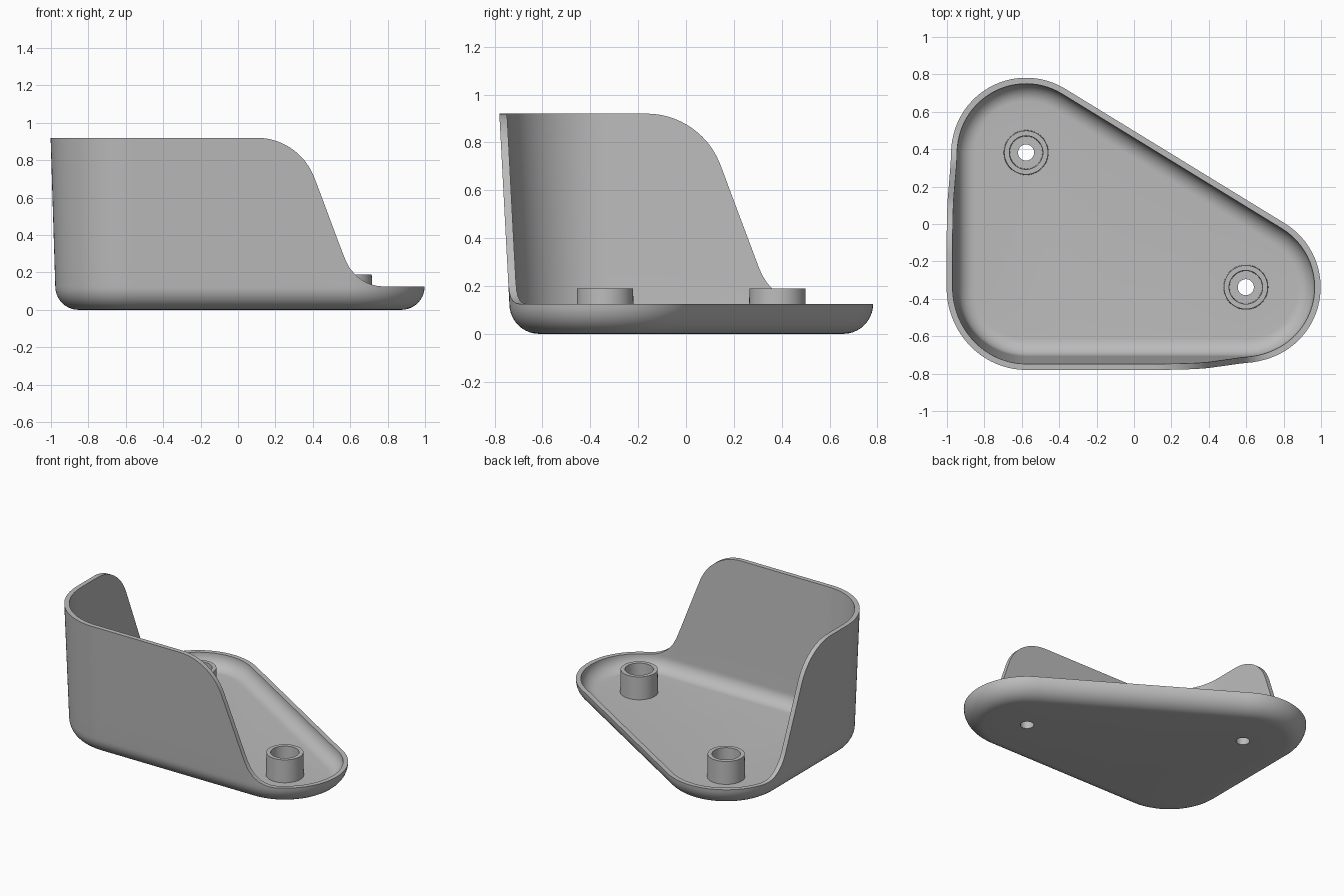
import bpy
import bmesh
from math import sin, cos, pi, radians, sqrt, atan2
from mathutils import Vector

cube = bpy.data.objects.get("Cube")
if cube:
    bpy.data.objects.remove(cube, do_unlink=True)

grey = bpy.data.materials.new("light grey plastic")
grey.use_nodes = True
colour = (0.5, 0.5, 0.5, 1)
grey.diffuse_color = colour
grey.node_tree.nodes["Principled BSDF"].inputs["Base Color"].default_value = colour

# Main dimensions
LIP, TOP = 0.125, 0.92          # tray lip height, wall height
RADIUS, THICK = 0.40, 0.032     # corner radius, shell thickness
BACK = Vector((-0.577, 0.382))
SIDE = Vector((0.598, -0.338))
CORNER = Vector((BACK.x, SIDE.y))
BOSS_R, HOLE_R, SEGS = 0.12, 0.043, 48


def wall_height(s):
    """Rim curve: flat top, rounded shoulder, slope, then a sweep into the lip."""
    if s < 0.10:
        return TOP
    if s < 0.41:
        return TOP - 0.33 + sqrt(0.33 ** 2 - (s - 0.10) ** 2)
    if s < 0.573:
        return 0.703 - (s - 0.41) * 2.67
    if s < 0.78:
        return LIP + 0.22 - sqrt(0.22 ** 2 - (0.78 - s) ** 2)
    return LIP


def outline():
    """Stations round the rounded triangle: spine point, normal, rim height."""
    edge = BACK - SIDE
    slant = atan2(-edge.x, edge.y)
    corners = [(CORNER, pi, 1.5 * pi), (SIDE, 1.5 * pi, 2 * pi + slant),
               (BACK, slant, pi)]
    result = []
    for i, (centre, a0, a1) in enumerate(corners):
        following = corners[(i + 1) % 3][0]
        for k in range(28):
            a = a0 + (a1 - a0) * k / 28
            result.append((centre, Vector((cos(a), sin(a))), False))
        n = Vector((cos(a1), sin(a1)))
        for k in range(48):
            result.append((centre.lerp(following, k / 48), n, i == 1))
    stations = []
    for c, n, low in result:
        p = c + n * RADIUS
        h = LIP if low else min(wall_height(p.x), wall_height(p.y + 0.265))
        stations.append((c, n, h))
    return stations


def place(c, n, r, z):
    """Point at offset r, with the wall leaning slightly outward above the lip."""
    t = max(0, z - LIP) / (TOP - LIP)
    return (c.x + n.x * (r + 0.025 * t), c.y + n.y * (r + 0.042 * t), z)


def loft(bm, rings):
    loops = [[bm.verts.new(p) for p in ring] for ring in rings]
    for a, b in zip(loops, loops[1:]):
        for i in range(len(a)):
            j = (i + 1) % len(a)
            bm.faces.new((a[i], a[j], b[j], b[i]))
    return loops


def circle(centre, r, z):
    return [(centre.x + r * cos(2 * pi * i / SEGS),
             centre.y + r * sin(2 * pi * i / SEGS), z) for i in range(SEGS)]


def fill_floor(bm, loop, hole_r, up):
    """Flat floor inside a loop, leaving a round opening at each boss."""
    loops = [loop]
    for centre in (BACK, SIDE):
        loops.append([bm.verts.new(p) for p in circle(centre, hole_r, loop[0].co.z)])
    edges = []
    for ring in loops:
        for i, v in enumerate(ring):
            w = ring[(i + 1) % len(ring)]
            edges.append(bm.edges.get((v, w)) or bm.edges.new((v, w)))
    out = bmesh.ops.triangle_fill(bm, use_beauty=True, edges=edges, normal=(0, 0, up))
    for f in out["geom"]:
        if isinstance(f, bmesh.types.BMFace):
            f.normal_update()
            if f.normal.z * up < 0:
                f.normal_flip()


def finish(bm, name):
    bmesh.ops.remove_doubles(bm, verts=bm.verts[:], dist=1e-5)
    mesh = bpy.data.meshes.new(name)
    bm.to_mesh(mesh)
    bm.free()
    mesh.materials.append(grey)
    obj = bpy.data.objects.new(name, mesh)
    bpy.context.collection.objects.link(obj)
    bpy.ops.object.select_all(action="DESELECT")
    obj.select_set(True)
    bpy.context.view_layer.objects.active = obj
    bpy.ops.object.shade_smooth_by_angle(angle=radians(30))


# Tray with rounded underside, raised wall and matching inner surface
stations = outline()
bend = [k / 10 * pi / 2 for k in range(11)]
levels = [k / 6 for k in range(1, 7)]
inner = LIP - THICK
rings = []
for a in bend:
    rings.append([place(c, n, RADIUS - LIP + LIP * sin(a), LIP - LIP * cos(a))
                  for c, n, h in stations])
for t in levels:
    rings.append([place(c, n, RADIUS, LIP + (h - LIP) * t) for c, n, h in stations])
for t in reversed(levels):
    rings.append([place(c, n, RADIUS - THICK, LIP + (h - LIP) * t)
                  for c, n, h in stations])
for a in reversed(bend):
    rings.append([place(c, n, RADIUS - LIP + inner * sin(a), LIP - inner * cos(a))
                  for c, n, h in stations])
bm = bmesh.new()
loops = loft(bm, rings)
fill_floor(bm, loops[0], HOLE_R, -1)
fill_floor(bm, loops[-1], BOSS_R, 1)
finish(bm, "tray_with_wall")

# Hollow screw bosses with a through hole
profile = [(BOSS_R, THICK), (0.117, 0.19), (0.09, 0.19), (0.087, 0.065),
           (HOLE_R, 0.065), (HOLE_R, 0)]
for name, centre in (("back_screw_boss", BACK), ("side_screw_boss", SIDE)):
    bm = bmesh.new()
    loft(bm, [circle(centre, r, z) for r, z in profile])
    finish(bm, name)
